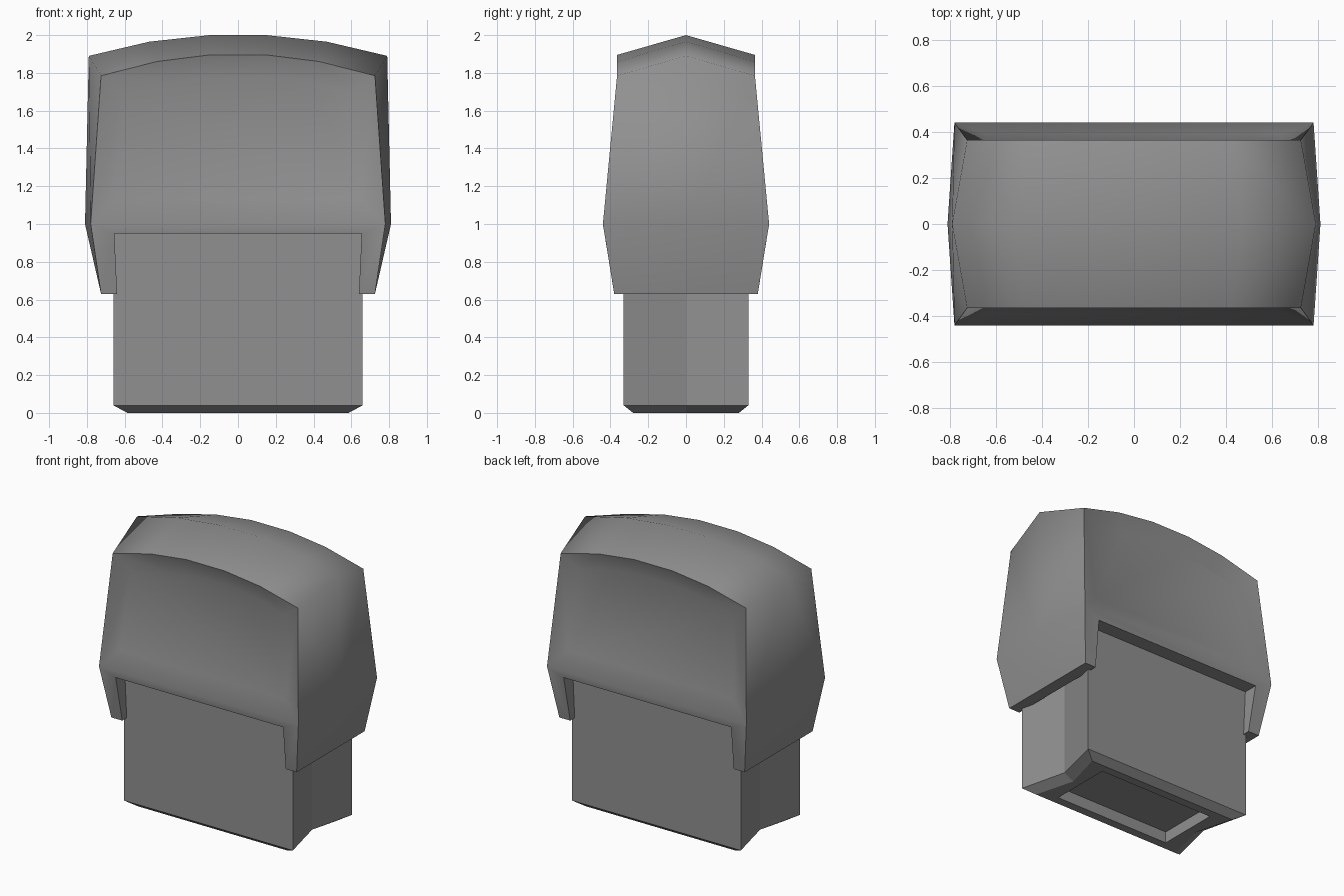
import bpy, bmesh

cube = bpy.data.objects.get("Cube")
if cube:
    bpy.data.objects.remove(cube, do_unlink=True)

GREY = (0.28, 0.28, 0.28, 1)
mat = bpy.data.materials.new("plain grey")
mat.use_nodes = True
mat.diffuse_color = GREY
mat.node_tree.nodes["Principled BSDF"].inputs["Base Color"].default_value = GREY


def finish(bm, name):
    bmesh.ops.recalc_face_normals(bm, faces=bm.faces)
    mesh = bpy.data.meshes.new(name)
    bm.to_mesh(mesh)
    bm.free()
    mesh.materials.append(mat)
    obj = bpy.data.objects.new(name, mesh)
    bpy.context.collection.objects.link(obj)
    return obj


def ring(bm, points):
    return [bm.verts.new(p) for p in points]


def loft(bm, a, b):
    n = len(a)
    return [bm.faces.new((a[i], a[(i + 1) % n], b[(i + 1) % n], b[i])) for i in range(n)]


def mirror_x(half):
    return half + [(-x, y, z) for x, y, z in reversed(half)]


# Cap: arched outline at the front and back, wider outline along the ridge
face_half = [(0.15, -0.365, 1.895), (0.43, -0.365, 1.86), (0.725, -0.365, 1.785),
             (0.78, -0.44, 1.0), (0.725, -0.38, 0.63), (0.64, -0.38, 0.63),
             (0.655, -0.432, 0.95)]
ridge_half = [(0.15, 0, 2.0), (0.47, 0, 1.965), (0.79, 0, 1.89), (0.81, 0, 1.0),
              (0.725, 0, 0.63), (0.64, 0, 0.63), (0.655, 0, 0.95)]
panel_half = [(0.13, -0.325, 1.775), (0.37, -0.328, 1.75), (0.61, -0.333, 1.69),
              (0.65, -0.392, 1.13)]

bm = bmesh.new()
ridge = ring(bm, mirror_x(ridge_half))
for side in (1, -1):
    edge = ring(bm, [(x, y * side, z) for x, y, z in mirror_x(face_half)])
    panel = ring(bm, [(x, y * side, z) for x, y, z in mirror_x(panel_half)])
    loft(bm, edge, ridge)
    # sunken panel with its sloping frame
    loft(bm, edge[:4] + edge[-4:], panel)
    bm.faces.new(panel)
    # band under the frame and the two legs
    bm.faces.new((edge[3], edge[6], edge[7], edge[10]))
    bm.faces.new(edge[3:7])
    bm.faces.new(edge[7:11])
    # crisp outline
    for i, v in enumerate(edge):
        bm.edges.get((v, edge[(i + 1) % len(edge)])).smooth = False
for f in bm.faces:
    f.smooth = True
# crisp feet and notch edges running front to back
for e in bm.edges:
    a, b = e.verts
    if max(a.co.z, b.co.z) < 0.99 and abs(a.co.x - b.co.x) < 0.02:
        e.smooth = False
finish(bm, "cap")


# Plug: block with a shallow V groove on each end and a hollow underneath
def plug_ring(x, groove_x, y, z):
    return [(x, -y, z), (groove_x, 0, z), (x, y, z),
            (-x, y, z), (-groove_x, 0, z), (-x, -y, z)]


bm = bmesh.new()
sections = [(0.66, 0.58, 0.33, 0.97), (0.66, 0.58, 0.33, 0.04), (0.585, 0.51, 0.28, 0),
            (0.45, 0.45, 0.22, 0), (0.45, 0.45, 0.22, 0.08)]
rings = [ring(bm, plug_ring(*s)) for s in sections]
for a, b in zip(rings, rings[1:]):
    loft(bm, a, b)
bm.faces.new(rings[0])
bm.faces.new(rings[-1])
finish(bm, "plug")
